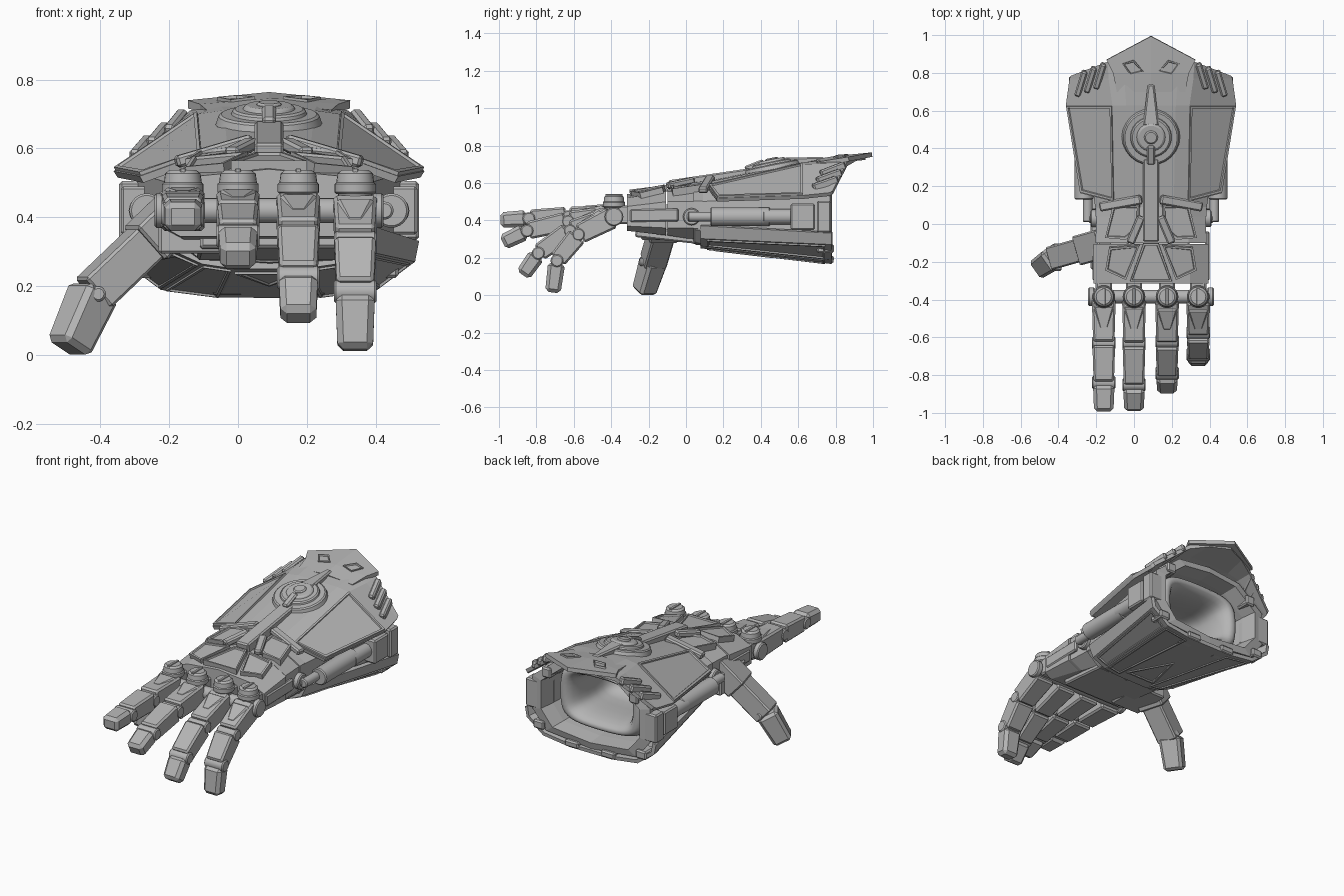
import bpy, bmesh
from math import pi, cos, sin, radians, copysign
from mathutils import Vector, Matrix

if "Cube" in bpy.data.objects:
    bpy.data.objects.remove(bpy.data.objects["Cube"])

CX = 0.09  # centre line of the arm
SIDES = (("left", 1), ("right", -1))
round_parts = []

grey = bpy.data.materials.new("plain_grey")
grey.use_nodes = True
grey.diffuse_color = (0.46, 0.46, 0.46, 1)
for node in grey.node_tree.nodes:
    if node.type == "BSDF_PRINCIPLED":
        node.inputs["Base Color"].default_value = grey.diffuse_color


def finish(name, bm, wall=0):
    mesh = bpy.data.meshes.new(name)
    bm.to_mesh(mesh)
    bm.free()
    mesh.materials.append(grey)
    ob = bpy.data.objects.new(name, mesh)
    bpy.context.scene.collection.objects.link(ob)
    if wall:
        mod = ob.modifiers.new("wall", "SOLIDIFY")
        mod.thickness, mod.offset = wall, 0
    return ob


def at(side, p):
    return Vector((CX + side * p[0], p[1], p[2]))


def skin(name, rings, closed=True, caps=True, wall=0, flip=False):
    """Bridge rings of points into a surface."""
    bm = bmesh.new()
    rows = [[bm.verts.new(p) for p in ring] for ring in rings]
    n = len(rows[0])
    for a, b in zip(rows, rows[1:]):
        for i in range(n if closed else n - 1):
            j = (i + 1) % n
            bm.faces.new((a[i], a[j], b[j], b[i]))
    if caps:
        bm.faces.new(rows[0])
        bm.faces.new(rows[-1])
    bmesh.ops.recalc_face_normals(bm, faces=bm.faces)
    if flip:
        bmesh.ops.reverse_faces(bm, faces=bm.faces)
    return finish(name, bm, wall)


def mirrored(half):
    """Half profile (offset, y, z) completed across the centre line."""
    return [at(-1, p) for p in reversed(half) if p[0] > 0] + [at(1, p) for p in half]


def section(y, *pairs):
    return [(dx, y, z) for dx, z in pairs]


def panel(name, pts, h=0.022, k=1.0, inset=0.0):
    """Plate raised away from the arm axis, optionally with a sunken middle."""
    mid = sum(pts, Vector()) / len(pts)
    pts = [mid + (p - mid) * k for p in pts]
    n = (pts[1] - pts[0]).cross(pts[2] - pts[0]).normalized()
    if n.dot(mid - Vector((CX, mid.y, 0.45))) < 0:
        pts.reverse()
        n = -n
    bm = bmesh.new()
    low = [bm.verts.new(p - n * 0.01) for p in pts]
    high = [bm.verts.new(p + n * h) for p in pts]
    top = bm.faces.new(high)
    bm.faces.new(low[::-1])
    for i in range(len(pts)):
        j = (i + 1) % len(pts)
        bm.faces.new((low[i], low[j], high[j], high[i]))
    bm.normal_update()
    if inset:
        bmesh.ops.inset_individual(bm, faces=[top], thickness=inset)
        bmesh.ops.inset_individual(bm, faces=[top], thickness=0.004, depth=-0.008)
    return finish(name, bm)


def bar(name, a, b, w, h, taper=1.0, bevel=0.008):
    """Bevelled box running from a to b."""
    a, b = Vector(a), Vector(b)
    d = (b - a).normalized()
    side = d.cross(Vector((0, 0, 1))).normalized()
    up = side.cross(d)
    bm = bmesh.new()
    bmesh.ops.create_cube(bm, size=1)
    for v in bm.verts:
        t = taper if v.co.y > 0 else 1
        x, y, z = v.co
        v.co = (a + b) / 2 + side * x * w * t + d * y * (b - a).length + up * z * h * t
    bm.normal_update()
    bmesh.ops.bevel(bm, geom=bm.edges[:], offset=bevel, segments=1, affect="EDGES")
    return finish(name, bm)


def rod(name, c, r, length, axis="Z", tilt=0.0, top=None, bevel=0.006):
    """Cylinder or cone along an axis."""
    turn = {"X": Matrix.Rotation(pi / 2, 4, "Y"), "Y": Matrix.Rotation(-pi / 2, 4, "X"),
            "Z": Matrix.Rotation(tilt, 4, "X")}[axis]
    bm = bmesh.new()
    bmesh.ops.create_cone(bm, cap_ends=True, segments=24, radius1=r,
                          radius2=r if top is None else top, depth=length)
    rims = [e for f in bm.faces if len(f.verts) > 4 for e in f.edges]
    bm.normal_update()
    bmesh.ops.bevel(bm, geom=rims, offset=bevel, segments=1, affect="EDGES")
    bm.transform(Matrix.Translation(c) @ turn)
    round_parts.append(finish(name, bm))


# Forearm core with a hollow rear opening
front = section(0.05, (0, 0.57), (0.2, 0.55), (0.29, 0.5), (0.29, 0.35), (0.2, 0.28), (0, 0.27))
rear = section(0.77, (0, 0.69), (0.22, 0.665), (0.39, 0.53), (0.39, 0.33), (0.3, 0.22), (0, 0.19))


def shrink(half, k, y):
    return [(dx * k, y, 0.44 + (z - 0.44) * k) for dx, _, z in half]


skin("forearm_core", [mirrored(s) for s in (front, rear, shrink(rear, 0.84, 0.78),
                                            shrink(rear, 0.8, 0.69), shrink(rear, 0.72, 0.28))])

# Soft padded lining
def oval(y, rx, rz):
    ring = []
    for i in range(20):
        c, s = cos(i * pi / 10), sin(i * pi / 10)
        ring.append((CX + rx * copysign(abs(c) ** 0.55, c), y, 0.44 + rz * copysign(abs(s) ** 0.55, s)))
    return ring


lining = skin("padded_lining", [oval(*r) for r in (
    (0.62, 0.3, 0.19), (0.7, 0.27, 0.175), (0.7, 0.22, 0.14), (0.62, 0.18, 0.11),
    (0.48, 0.18, 0.11), (0.34, 0.19, 0.12), (0.31, 0.08, 0.05))], caps=False, flip=True)
lining.modifiers.new("soft", "SUBSURF").levels = 1

# Upper armour
upper = [section(0.12, (0, 0.6), (0.12, 0.595), (0.19, 0.575)) + [(0.37, 0.165, 0.51)],
         section(0.63, (0, 0.7), (0.13, 0.7), (0.2, 0.69), (0.445, 0.525)),
         section(0.77, (0, 0.72), (0.14, 0.715), (0.22, 0.695), (0.425, 0.54)),
         [(0, 0.96, 0.735), (0.12, 0.91, 0.73), (0.225, 0.86, 0.7), (0.42, 0.785, 0.55)]]
skin("upper_armour", [mirrored(s) for s in upper], closed=False, caps=False, wall=0.022)

# Pointed rear crest
crest = [section(0.7, (0, 0.716), (0.18, 0.7)), section(0.8, (0, 0.733), (0.2, 0.717)),
         [(0, 0.995, 0.752), (0.235, 0.87, 0.728)]]
skin("rear_crest", [mirrored(s) for s in crest], closed=False, caps=False, wall=0.024)

# Lower armour
lower = [section(0.08, (0, 0.262), (0.1, 0.262), (0.19, 0.275), (0.27, 0.31), (0.3, 0.375)),
         section(0.78, (0, 0.178), (0.14, 0.178), (0.31, 0.2), (0.415, 0.278), (0.425, 0.335))]
skin("lower_armour", [mirrored(s) for s in lower], closed=False, caps=False, wall=0.022)
panel("underside_triangle", [at(1, p) for p in ((-0.1, 0.16, 0.253), (0.1, 0.16, 0.253), (0, 0.46, 0.217))],
      0.018, inset=0.02)

for tag, s in SIDES:
    quad = [at(s, p) for p in (upper[0][2], upper[0][3], upper[1][3], upper[1][2])]
    panel(tag + "_side_panel", quad, 0.022, 0.98, 0.016)
    for name, i in (("keel", 1), ("flank", 2)):
        quad = [at(s, p) for p in (lower[0][i], lower[0][i + 1], lower[1][i + 1], lower[1][i])]
        panel(tag + "_lower_" + name + "_panel", quad, 0.017, 0.9, 0.012)
    panel(tag + "_crest_inlay", [at(s, p) for p in ((0.04, 0.81, 0.734), (0.11, 0.79, 0.725),
          (0.15, 0.85, 0.733), (0.09, 0.87, 0.739))], 0.017, inset=0.008)
    # Shoulder slats at the rear
    for i in range(3):
        bar(tag + "_rear_slat", at(s, (0.25 + i * 0.05, 0.85 - i * 0.02, 0.695 - i * 0.038)),
            at(s, (0.29 + i * 0.05, 0.72 - i * 0.02, 0.645 - i * 0.036)), 0.034, 0.045)
    # Rim lugs
    bar(tag + "_lower_lug", at(s, (0.12, 0.68, 0.197)), at(s, (0.12, 0.79, 0.19)), 0.09, 0.04)
    bar(tag + "_corner_lug", at(s, (0.34, 0.7, 0.25)), at(s, (0.34, 0.79, 0.25)), 0.07, 0.05)
    bar(tag + "_upper_lug", at(s, (0.29, 0.7, 0.575)), at(s, (0.29, 0.79, 0.575)), 0.06, 0.06)
    # Side blocks and piston
    bar(tag + "_side_block", at(s, (0.37, 0.56, 0.42)), at(s, (0.37, 0.69, 0.42)), 0.12, 0.14)
    bar(tag + "_rear_block", at(s, (0.385, 0.7, 0.42)), at(s, (0.385, 0.775, 0.42)), 0.1, 0.17)
    rod(tag + "_piston_sleeve", at(s, (0.355, 0.29, 0.42)), 0.05, 0.32, "Y")
    rod(tag + "_piston_collar", at(s, (0.365, 0.49, 0.42)), 0.042, 0.16, "Y")
    rod(tag + "_piston_rod", at(s, (0.335, 0.09, 0.42)), 0.026, 0.16, "Y")
    rod(tag + "_wrist_pivot", at(s, (0.29, 0.03, 0.42)), 0.046, 0.06, "X")
    rod(tag + "_wrist_pivot_cap", at(s, (0.31, 0.03, 0.42)), 0.026, 0.04, "X")

# Round emitter and fin on top of the forearm
for name, z, r, top, h in (("base", 0.68, 0.158, 0.145, 0.04), ("ring", 0.7, 0.115, 0.105, 0.03),
                           ("dome", 0.712, 0.085, 0.07, 0.03), ("hub", 0.72, 0.04, 0.035, 0.03)):
    rod("emitter_" + name, (CX, 0.46, z), r, h, tilt=0.2, top=top)
bar("emitter_fin", (CX, 0.52, 0.71), (CX, 0.74, 0.73), 0.085, 0.05, 0.4)
bar("emitter_latch", (CX, 0.32, 0.665), (CX, 0.42, 0.705), 0.04, 0.05)

# Hand body
wrist = section(0.1, (0, 0.57), (0.18, 0.56), (0.285, 0.5), (0.285, 0.36), (0.2, 0.29), (0, 0.28))
middle = section(-0.1, (0, 0.565), (0.2, 0.555), (0.295, 0.5), (0.295, 0.36), (0.22, 0.32), (0, 0.32))
knuckle = section(-0.31, (0, 0.54), (0.2, 0.52), (0.295, 0.475), (0.295, 0.37), (0.25, 0.345), (0, 0.345))
skin("hand_back_half", [mirrored(wrist), mirrored(middle)])
skin("hand_front_half", [mirrored([(dx * 1.03, y - 0.006, z) for dx, y, z in s]) for s in (middle, knuckle)])
skin("wrist_band", [mirrored([(dx * 1.03, y, 0.42 + (z - 0.42) * 1.05) for dx, _, z in wrist])
                    for y in (0.04, 0.09)])
bar("palm_plate", (CX, 0.06, 0.305), (CX, -0.27, 0.34), 0.42, 0.06, 0.95)

# Raised plates on the back of the hand
bar("tendon_bar", (CX, -0.09, 0.585), (CX, 0.35, 0.65), 0.085, 0.06)
panel("centre_plate", [at(1, p) for p in ((-0.04, -0.1, 0.565), (0.04, -0.1, 0.565), (0.11, -0.3, 0.54),
      (-0.11, -0.3, 0.54))], 0.025, inset=0.012)
for tag, s in SIDES:
    panel(tag + "_wrist_plate", [at(s, p) for p in ((0.06, 0.1, 0.58), (0.2, 0.1, 0.565), (0.24, -0.07, 0.54),
          (0.13, -0.08, 0.557), (0.06, -0.02, 0.565))], 0.03, inset=0.014)
    panel(tag + "_hand_plate", [at(s, p) for p in ((0.06, -0.11, 0.565), (0.22, -0.12, 0.55), (0.24, -0.24, 0.52),
          (0.13, -0.29, 0.53))], 0.028, inset=0.014)
    bar(tag + "_rising_strut", at(s, (0.05, 0.04, 0.615)), at(s, (0.11, -0.1, 0.585)), 0.045, 0.035)
    bar(tag + "_wing_slat", at(s, (0.05, 0.13, 0.625)), at(s, (0.27, 0.09, 0.56)), 0.05, 0.035)
    bar(tag + "_hand_side_plate", at(s, (0.298, -0.04, 0.43)), at(s, (0.298, -0.3, 0.425)), 0.025, 0.07)

# Fingers
rod("knuckle_axle", (CX, -0.385, 0.42), 0.036, 0.64, "X")
for x in (-0.225, 0.405):
    rod("axle_end", (x, -0.385, 0.42), 0.05, 0.035, "X")
fingers = {
    "index": (-0.16, (-0.63, 0.42), (-0.84, 0.41), (-0.992, 0.402)),
    "middle": (0.0, (-0.63, 0.395), (-0.85, 0.345), (-0.98, 0.282)),
    "ring": (0.175, (-0.62, 0.345), (-0.79, 0.225), (-0.872, 0.108)),
    "little": (0.34, (-0.575, 0.325), (-0.69, 0.185), (-0.712, 0.015))}
for name, (x, *ends) in fingers.items():
    joints = [Vector((x, y, z)) for y, z in [(-0.385, 0.42)] + ends]
    for i, (a, b) in enumerate(zip(joints, joints[1:])):
        d = (b - a).normalized()
        tip = i == 2
        bar(name + "_phalanx", a + d * 0.012, b if tip else b - d * 0.008, 0.126 - i * 0.006, 0.12 - i * 0.014,
            0.9, 0.018 if tip else 0.01)
        if i:
            rod(name + "_joint", a, 0.034, 0.124, "X")
    # Tapered guard over the first phalanx
    d = (joints[1] - joints[0]).normalized()
    lift = Vector((0, d.z, -d.y)) * 0.05
    bar(name + "_knuckle_guard", joints[0] + d * 0.05 + lift, joints[0] + d * 0.17 + lift, 0.11, 0.035, 0.4)
    # Knuckle cap with a slotted top
    rod(name + "_knuckle_base", (x, -0.385, 0.44), 0.05, 0.1)
    rod(name + "_knuckle_collar", (x, -0.385, 0.485), 0.06, 0.035)
    rod(name + "_knuckle_cap", (x, -0.385, 0.512), 0.057, 0.05, top=0.05, bevel=0.01)
    bar(name + "_knuckle_slot", (x, -0.43, 0.536), (x, -0.34, 0.536), 0.016, 0.012, bevel=0.002)
    bar(name + "_knuckle_link", (x, -0.3, 0.43), (x, -0.37, 0.43), 0.085, 0.1)

# Thumb
root, bend, end = Vector((-0.19, -0.11, 0.4)), Vector((-0.42, -0.175, 0.18)), Vector((-0.492, -0.225, 0.02))
bar("thumb_mount", (-0.13, 0.0, 0.36), (-0.13, -0.24, 0.36), 0.2, 0.13)
bar("thumb_base", root + (root - bend) * 0.2, root.lerp(bend, 0.35), 0.16, 0.13)
bar("thumb_phalanx", root.lerp(bend, 0.2), bend, 0.125, 0.115)
bar("thumb_tip", bend.lerp(end, -0.05), end, 0.125, 0.12, 0.88, 0.016)
rod("thumb_joint", (-0.405, -0.175, 0.178), 0.022, 0.145, "Y")

# Smooth shading on the round parts only
bpy.ops.object.select_all(action="DESELECT")
for ob in round_parts:
    ob.select_set(True)
bpy.context.view_layer.objects.active = round_parts[0]
bpy.ops.object.shade_smooth_by_angle(angle=radians(20))
lining.data.shade_smooth()
